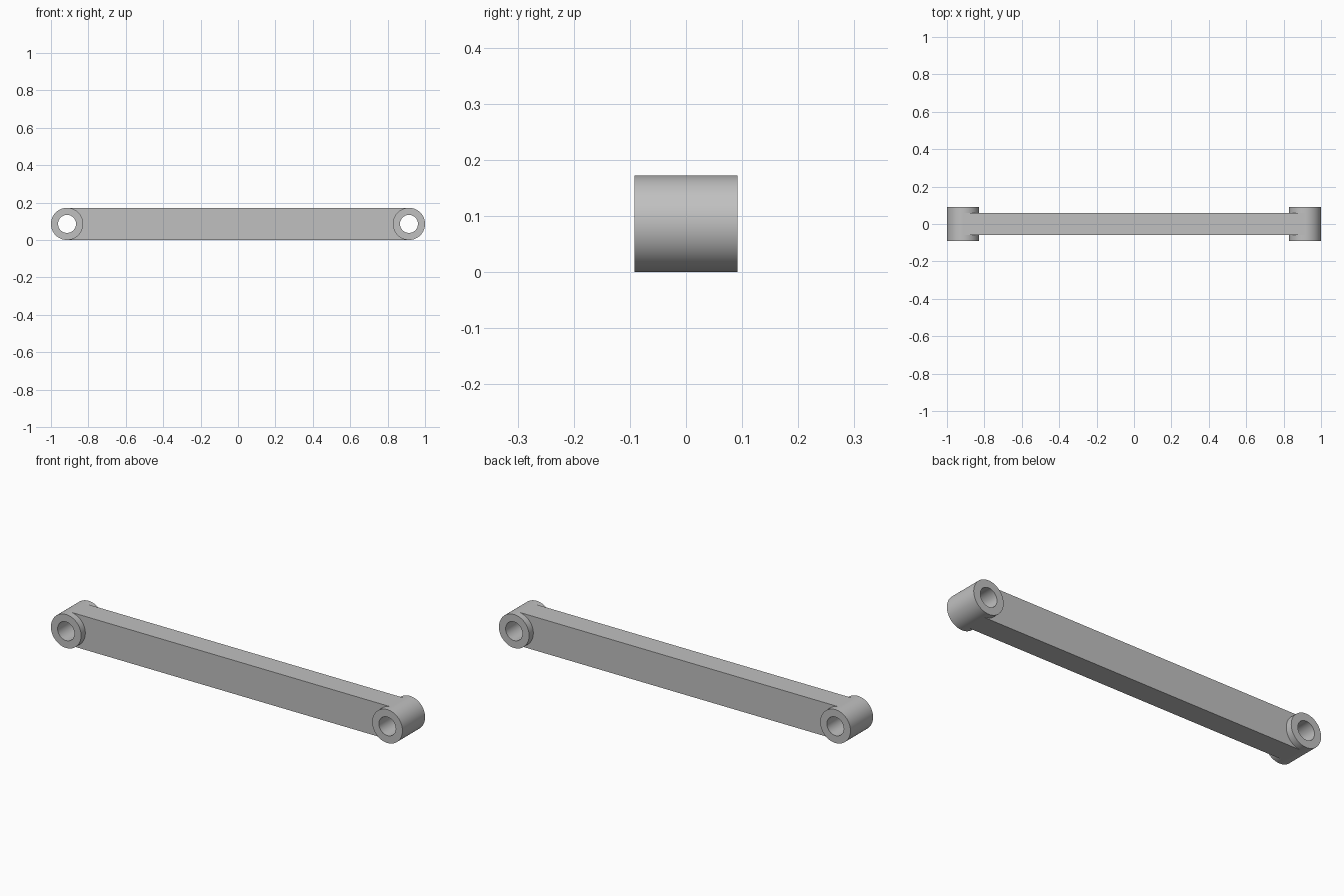
import bpy, bmesh
from math import cos, sin, pi, radians

cube = bpy.data.objects.get("Cube")
if cube:
    bpy.data.objects.remove(cube, do_unlink=True)

SEGMENTS = 64
RADIUS, HOLE = 0.086, 0.048
CENTRE_X = 1 - RADIUS
SLEEVE_HALF, BAR_HALF = 0.092, 0.058

steel = bpy.data.materials.new("grey_metal")
steel.use_nodes = True
colour = (0.53, 0.53, 0.53, 1)
steel.diffuse_color = colour
steel.node_tree.nodes["Principled BSDF"].inputs["Base Color"].default_value = colour


def finish(bm, name):
    bmesh.ops.recalc_face_normals(bm, faces=bm.faces)
    mesh = bpy.data.meshes.new(name)
    bm.to_mesh(mesh)
    bm.free()
    mesh.materials.append(steel)
    obj = bpy.data.objects.new(name, mesh)
    bpy.context.collection.objects.link(obj)
    bpy.ops.object.select_all(action="DESELECT")
    obj.select_set(True)
    bpy.context.view_layer.objects.active = obj
    bpy.ops.object.shade_smooth_by_angle(angle=radians(30))


def arc_point(cx, radius, step):
    a = 2 * pi * step / SEGMENTS
    return cx + radius * cos(a), RADIUS + radius * sin(a)


# Hollow sleeve: a rectangular section swept around the bore
def sleeve(name, cx):
    bm = bmesh.new()
    section = [(RADIUS, -SLEEVE_HALF), (RADIUS, SLEEVE_HALF),
               (HOLE, SLEEVE_HALF), (HOLE, -SLEEVE_HALF)]
    rings = []
    for i in range(SEGMENTS):
        ring = []
        for r, y in section:
            x, z = arc_point(cx, r, i)
            ring.append(bm.verts.new((x, y, z)))
        rings.append(ring)
    for i, a in enumerate(rings):
        b = rings[(i + 1) % SEGMENTS]
        for k in range(4):
            m = (k + 1) % 4
            bm.faces.new((a[k], a[m], b[m], b[k]))
    finish(bm, name)


sleeve("left_sleeve", CENTRE_X)
sleeve("right_sleeve", -CENTRE_X)

# Bar: concave ends hug the sleeves, top and bottom run tangent to them
quarter, half = SEGMENTS // 4, SEGMENTS // 2
outline = [arc_point(CENTRE_X, RADIUS, quarter + i) for i in range(half + 1)]
outline += [arc_point(-CENTRE_X, RADIUS, i - quarter) for i in range(half + 1)]
bm = bmesh.new()
front = [bm.verts.new((x, -BAR_HALF, z)) for x, z in outline]
back = [bm.verts.new((x, BAR_HALF, z)) for x, z in outline]
bm.faces.new(front)
bm.faces.new(back[::-1])
for a, b in ((half, half + 1), (len(outline) - 1, 0)):
    bm.faces.new((front[b], front[a], back[a], back[b]))
finish(bm, "link_bar")
